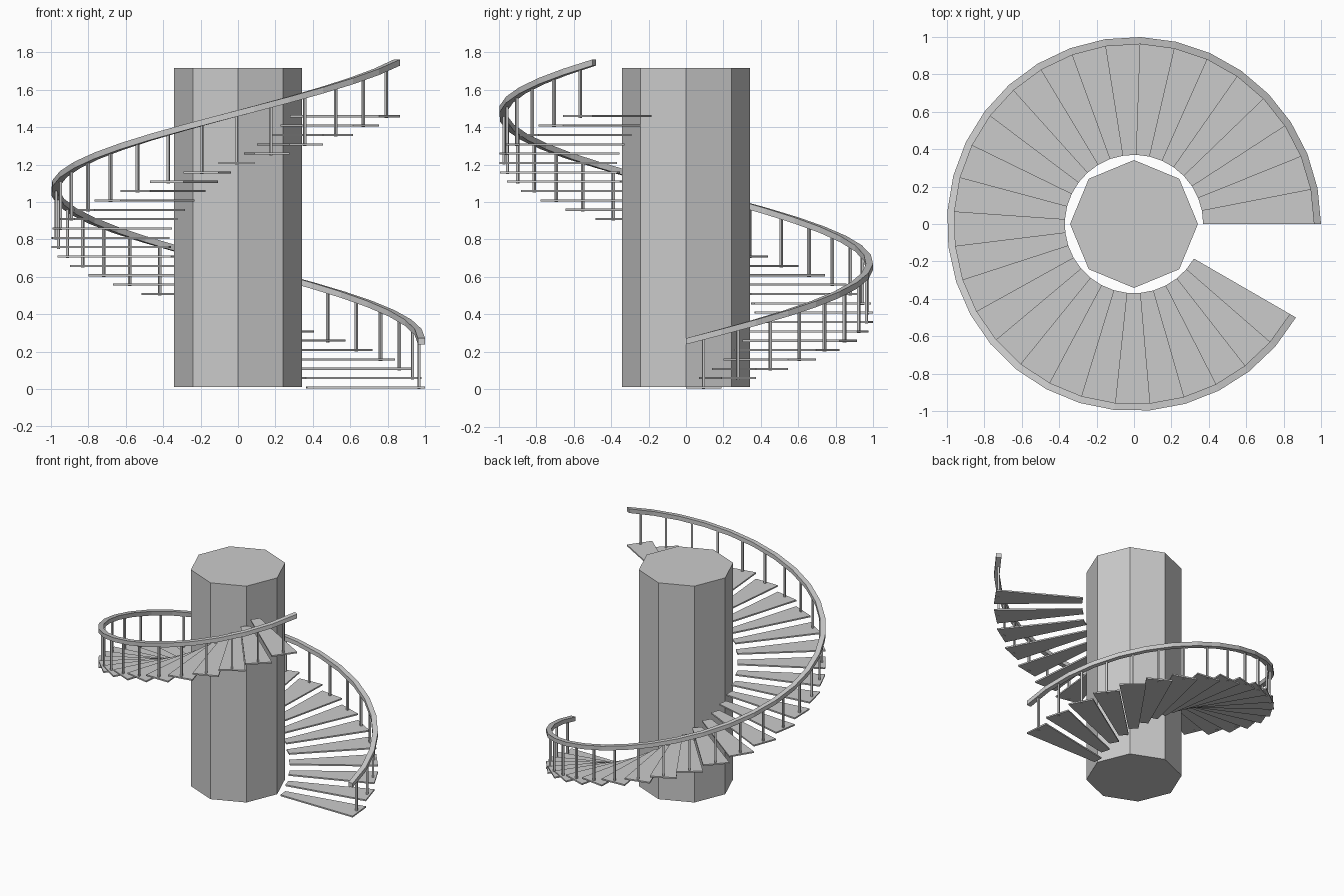
import bpy, bmesh, math

if "Cube" in bpy.data.objects:
    bpy.data.objects.remove(bpy.data.objects["Cube"])

STEPS, RISE = 30, 0.05
ANG = math.radians(11)
R_IN, R_OUT = 0.37, 1.0
RAIL_Z0, RAIL_RISE = 0.239, 1.49 / 30


def pt(r, a, z):
    return (r * math.cos(a), r * math.sin(a), z)


def make(name, build):
    bm = bmesh.new()
    build(bm)
    bmesh.ops.recalc_face_normals(bm, faces=bm.faces)
    me = bpy.data.meshes.new(name)
    bm.to_mesh(me)
    bm.free()
    ob = bpy.data.objects.new(name, me)
    bpy.context.collection.objects.link(ob)
    return ob


def prism(bm, ring, z0, z1):
    lo = [bm.verts.new((x, y, z0)) for x, y in ring]
    hi = [bm.verts.new((x, y, z1)) for x, y in ring]
    bm.faces.new(lo[::-1])
    bm.faces.new(hi)
    n = len(ring)
    for i in range(n):
        j = (i + 1) % n
        bm.faces.new((lo[i], lo[j], hi[j], hi[i]))


# octagonal central column
make("column", lambda bm: prism(
    bm, [pt(0.342, math.radians(45 * k), 0)[:2] for k in range(8)], 0.011, 1.716))

for i in range(STEPS):
    a0, a1 = i * ANG, (i + 1) * ANG
    # wedge-shaped tread
    wedge = [pt(r, a, 0)[:2] for r, a in
             ((R_IN, a0), (R_OUT, a0), (R_OUT, a1), (R_IN, a1))]
    make(f"tread_{i + 1}", lambda bm: prism(bm, wedge, i * RISE + 0.003, i * RISE + 0.014))
    # square baluster under the rail
    am, h = (a0 + a1) / 2, 0.007
    c, s = math.cos(am), math.sin(am)
    sq = [((0.973 + u) * c - v * s, (0.973 + u) * s + v * c)
          for u, v in ((-h, -h), (h, -h), (h, h), (-h, h))]
    top = RAIL_Z0 + (i + 0.5) * RAIL_RISE + 0.012
    make(f"baluster_{i + 1}", lambda bm: prism(bm, sq, i * RISE, top))


# helical handrail with rectangular section
def rail(bm):
    prev = None
    for i in range(STEPS + 1):
        z = RAIL_Z0 + i * RAIL_RISE
        ring = [bm.verts.new(pt(r, i * ANG, z + dz)) for r, dz in
                ((0.962, 0), (1.0, 0), (1.0, 0.033), (0.962, 0.033))]
        if prev:
            for k in range(4):
                j = (k + 1) % 4
                bm.faces.new((prev[k], prev[j], ring[j], ring[k]))
        else:
            bm.faces.new(ring)
        prev = ring
    bm.faces.new(prev)


make("handrail", rail)
